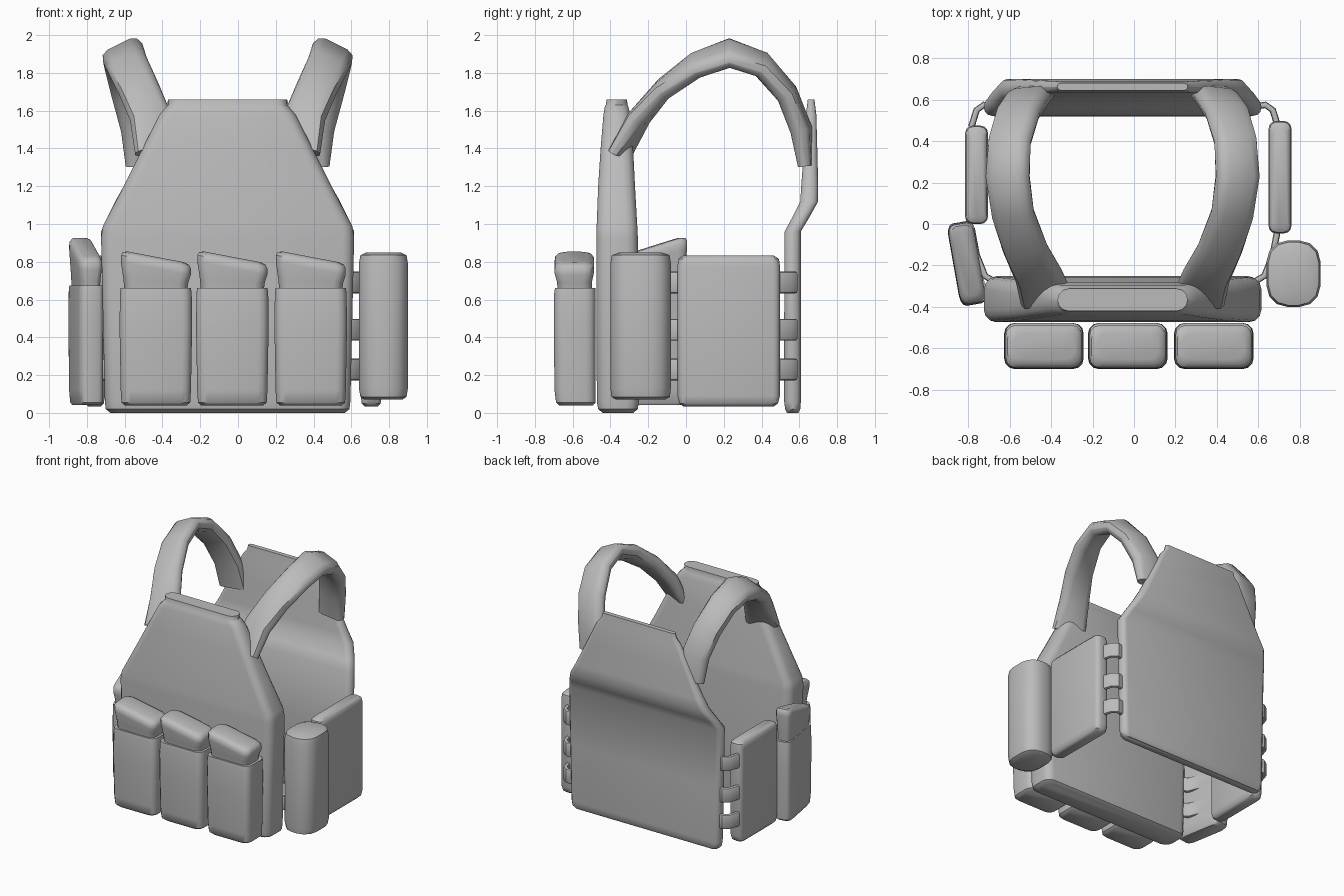
import bpy, bmesh, math
from mathutils import Vector, Matrix

if "Cube" in bpy.data.objects:
    bpy.data.objects.remove(bpy.data.objects["Cube"], do_unlink=True)

GREY = (0.5, 0.5, 0.5, 1)
fabric = bpy.data.materials.new("grey fabric")
fabric.use_nodes = True
fabric.diffuse_color = GREY
fabric.node_tree.nodes["Principled BSDF"].inputs["Base Color"].default_value = GREY

CX = -0.055  # middle of the vest body


def rounded_rect(hx, hy, r, steps=3):
    """Corner-rounded rectangle, counter-clockwise."""
    r = min(r, hx, hy)
    pts = []
    for i, (sx, sy) in enumerate(((1, 1), (-1, 1), (-1, -1), (1, -1))):
        for k in range(steps + 1):
            a = math.pi / 2 * (i + k / steps)
            pts.append((sx * (hx - r) + r * math.cos(a), sy * (hy - r) + r * math.sin(a)))
    return pts


def loft(name, rings, matrix=Matrix(), angle=40):
    """Skin a list of equal rings and cap both ends."""
    bm = bmesh.new()
    rows = [[bm.verts.new(matrix @ Vector(p)) for p in ring] for ring in rings]
    n = len(rows[0])
    for a, b in zip(rows, rows[1:]):
        for i in range(n):
            j = (i + 1) % n
            bm.faces.new((a[i], a[j], b[j], b[i]))
    bm.faces.new(rows[0][::-1])
    bm.faces.new(rows[-1])
    bmesh.ops.recalc_face_normals(bm, faces=bm.faces)
    me = bpy.data.meshes.new(name)
    bm.to_mesh(me)
    bm.free()
    me.materials.append(fabric)
    me.polygons.foreach_set("use_smooth", [True] * len(me.polygons))
    me.set_sharp_from_angle(angle=math.radians(angle))
    ob = bpy.data.objects.new(name, me)
    bpy.context.collection.objects.link(ob)
    return ob


def stack(name, rows, matrix=Matrix(), r=0.05):
    """Rows of (z, half width, y min, y max, slope of the row along x)."""
    rings = []
    for z, hx, y0, y1, slope in rows:
        rings.append([(x, y + (y0 + y1) / 2, z + slope * x)
                      for x, y in rounded_rect(hx, (y1 - y0) / 2, r)])
    return loft(name, rings, matrix)


# Front and back panels
centre = Matrix.Translation((CX, 0, 0))
stack("front_panel", [
    (0.00, 0.62, -0.44, -0.28, 0), (0.02, 0.645, -0.465, -0.255, 0),
    (0.06, 0.65, -0.472, -0.25, 0), (0.50, 0.66, -0.474, -0.25, 0),
    (0.93, 0.67, -0.474, -0.255, 0), (0.99, 0.66, -0.473, -0.258, 0),
    (1.20, 0.55, -0.465, -0.27, 0), (1.40, 0.45, -0.452, -0.28, 0),
    (1.58, 0.36, -0.437, -0.295, 0), (1.62, 0.325, -0.43, -0.305, 0),
    (1.63, 0.315, -0.425, -0.31, 0), (1.66, 0.315, -0.42, -0.312, 0)], centre, 0.06)
stack("back_panel", [
    (0.00, 0.62, 0.535, 0.595, 0), (0.02, 0.645, 0.525, 0.605, 0),
    (0.06, 0.65, 0.52, 0.608, 0), (0.50, 0.66, 0.52, 0.608, 0),
    (0.96, 0.67, 0.522, 0.608, 0), (1.03, 0.64, 0.56, 0.65, 0),
    (1.12, 0.595, 0.605, 0.70, 0), (1.20, 0.55, 0.61, 0.70, 0),
    (1.40, 0.45, 0.625, 0.695, 0), (1.58, 0.36, 0.635, 0.69, 0),
    (1.62, 0.325, 0.64, 0.685, 0), (1.66, 0.315, 0.645, 0.68, 0)], centre, 0.04)

# Shoulder straps: centre point, direction across the strap, half width
STRAP = [
    ((-0.375, -0.345, 1.38), (0.95, 0.40, 0.05), 0.125),
    ((-0.405, -0.25, 1.56), (0.95, 0.25, 0.10), 0.115),
    ((-0.47, -0.12, 1.715), (0.93, 0.15, 0.22), 0.11),
    ((-0.53, 0.05, 1.84), (0.90, 0.05, 0.38), 0.11),
    ((-0.555, 0.23, 1.905), (0.90, 0.00, 0.45), 0.115),
    ((-0.545, 0.40, 1.845), (0.92, 0.00, 0.38), 0.11),
    ((-0.505, 0.535, 1.69), (0.95, 0.05, 0.20), 0.11),
    ((-0.455, 0.61, 1.50), (0.97, 0.10, 0.10), 0.11),
    ((-0.43, 0.635, 1.31), (0.98, 0.10, 0.05), 0.11)]


def strap_rings(sign):
    pts = [Vector(p) for p, _, _ in STRAP]
    rings = []
    for i, (p, across, half) in enumerate(STRAP):
        t = (pts[min(i + 1, len(pts) - 1)] - pts[max(i - 1, 0)]).normalized()
        w = Vector(across).normalized()
        up = t.cross(w).normalized()
        thick = 0.035 if i in (0, 8) else 0.052
        ring = [pts[i] + w * a + up * b for a, b in rounded_rect(half, thick, 0.05, 2)]
        rings.append([(CX + sign * v.x, v.y, v.z) for v in ring])
    return rings


for side, sign in (("right", 1), ("left", -1)):
    loft(side + "_shoulder_strap", strap_rings(sign), angle=45)


# Pouches with a slanted flap
def pouch(name, matrix, slope=-0.19, lift=0.0):
    stack(name + "_body", [
        (0.04, 0.165, -0.085, 0.095, 0), (0.055, 0.182, -0.10, 0.11, 0),
        (0.12, 0.186, -0.108, 0.11, 0), (0.45, 0.192, -0.112, 0.11, 0),
        (0.63, 0.190, -0.110, 0.11, 0), (0.66, 0.186, -0.106, 0.11, 0)], matrix)
    stack(name + "_flap", [
        (0.64, 0.165, -0.090, 0.09, 0), (0.70, 0.172, -0.095, 0.09, slope * 0.3),
        (0.765 + lift, 0.185, -0.108, 0.10, slope),
        (0.80 + lift, 0.185, -0.106, 0.10, slope),
        (0.818 + lift, 0.175, -0.090, 0.085, slope),
        (0.826 + lift, 0.150, -0.065, 0.06, slope)], matrix)


for i, x in enumerate((-0.435, -0.03, 0.385)):
    pouch("front_pouch_%d" % (i + 1), Matrix.Translation((x, -0.588, 0)))
pouch("side_pouch", Matrix.Translation((-0.805, -0.19, 0))
      @ Matrix.Rotation(math.radians(-80), 4, 'Z') @ Matrix.Diagonal((1.05, 0.6, 1.02, 1)),
      -0.32, 0.035)

# Rounded canister pouch
stack("canister_pouch", [
    (0.07, 0.10, -0.37, -0.11, 0), (0.085, 0.122, -0.395, -0.085, 0),
    (0.13, 0.13, -0.40, -0.08, 0), (0.79, 0.13, -0.40, -0.08, 0),
    (0.835, 0.122, -0.393, -0.087, 0), (0.85, 0.09, -0.35, -0.13, 0)],
    Matrix.Translation((0.77, 0, 0)), 0.10)


# Side panels
def side_panel(name, x, y0, y1):
    stack(name, [
        (0.035, 0.035, y0 + 0.03, y1 - 0.03, 0), (0.05, 0.05, y0 + 0.01, y1 - 0.01, 0),
        (0.09, 0.055, y0, y1, 0), (0.78, 0.055, y0, y1, 0),
        (0.815, 0.05, y0 + 0.005, y1 - 0.005, 0), (0.832, 0.035, y0 + 0.03, y1 - 0.03, 0)],
        Matrix.Translation((x, 0, 0)), 0.035)


side_panel("left_side_panel", 0.705, -0.045, 0.497)
side_panel("right_side_panel", -0.76, 0.0, 0.475)


# Short webbing loops joining the side panels to the front and back
def webbing(name, path, z):
    pts = [Vector(p) for p in path]
    rings = []
    for i, p in enumerate(pts):
        t = (pts[min(i + 1, len(pts) - 1)] - pts[max(i - 1, 0)]).normalized()
        out = Vector((-t.y, t.x))
        rings.append([(p.x + out.x * a, p.y + out.y * a, z + b)
                      for a, b in rounded_rect(0.016, 0.058, 0.014, 2)])
    loft(name, rings)


BACK = [(0.57, 0.565), (0.635, 0.575), (0.67, 0.55), (0.695, 0.47)]
FRONT = [(0.58, -0.28), (0.63, -0.25), (0.67, -0.15), (0.695, -0.02)]
for side, sign in (("left", 1), ("right", -1)):
    shift = 0 if sign > 0 else -0.09
    for k, z in enumerate((0.23, 0.44, 0.69)):
        for end, path in (("back", BACK), ("front", FRONT)):
            pts = [(sign * x + (shift if sign < 0 else 0), y) for x, y in path]
            webbing("%s_%s_webbing_%d" % (side, end, k + 1), pts, z)
